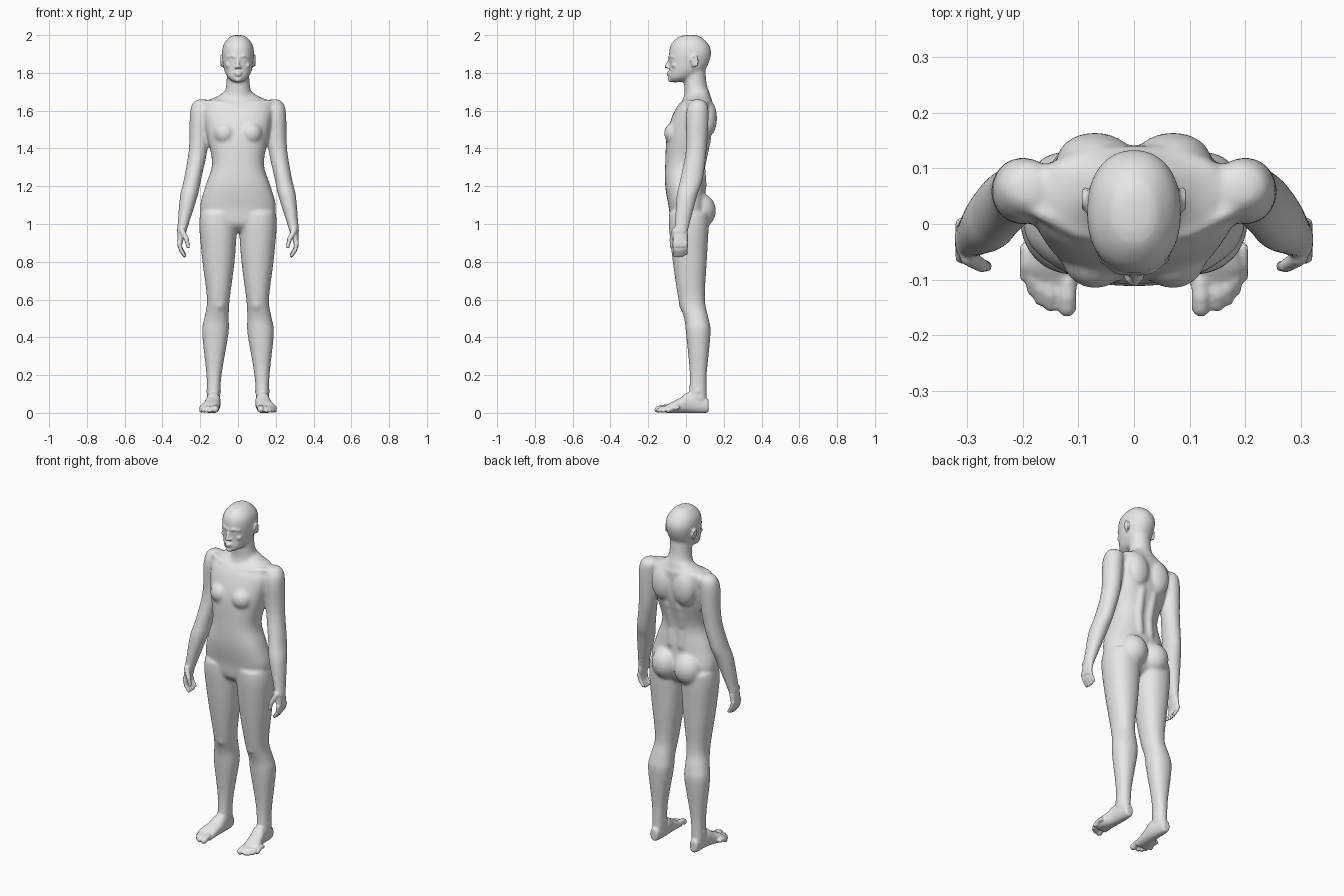
import bpy
import bmesh
from math import cos, sin, pi, copysign
from mathutils import Matrix, Vector

if "Cube" in bpy.data.objects:
    bpy.data.objects.remove(bpy.data.objects["Cube"], do_unlink=True)


def catmull(before, start, end, after, t):
    """Smooth curve value between start and end."""
    bend = 3 * (start - end) + after - before
    pull = 2 * before - 5 * start + 4 * end - after
    return start + t * (end - before + t * (pull + t * bend)) / 2


def rounded(value, power):
    """Superellipse rounding of a sine or cosine."""
    return copysign(abs(value) ** (2 / power), value)


def loft(bm, rings, power=2.2, along_y=False, sides=32, steps=4):
    """Closed skin over rings of (height, half width, front, back, centre x or none)."""
    rings = [(*ring, 0)[:5] for ring in rings]
    padded = [rings[0], *rings, rings[-1]]
    rows = []
    for group in zip(padded, padded[1:], padded[2:], padded[3:]):
        for step in range(steps):
            rows.append([catmull(*values, step / steps) for values in zip(*group)])
    rows.append(rings[-1])
    loops = []
    for height, half_width, front, back, centre in rows:
        loop = []
        for side in range(sides):
            angle = 2 * pi * side / sides
            x = centre + half_width * rounded(cos(angle), power)
            y = (front + back) / 2 + (back - front) / 2 * rounded(sin(angle), power)
            loop.append(bm.verts.new((x, height, y) if along_y else (x, y, height)))
        loops.append(loop)
    for lower, upper in zip(loops, loops[1:]):
        for side in range(sides):
            after = (side + 1) % sides
            bm.faces.new((lower[side], lower[after], upper[after], upper[side]))
    bm.faces.new(loops[0])
    bm.faces.new(loops[-1])


def ball(bm, centre, size):
    matrix = Matrix.Translation(centre) @ Matrix.Diagonal((*size, 1))
    bmesh.ops.create_uvsphere(bm, u_segments=16, v_segments=10, radius=1, matrix=matrix)


def tube(bm, points, start_radius, end_radius, steps=8):
    """Rounded, tapering rod swept through points."""
    points = [Vector(point) for point in points]
    total = steps * (len(points) - 1)
    for step in range(total + 1):
        index = min(step // steps, len(points) - 2)
        place = points[index].lerp(points[index + 1], step / steps - index)
        radius = start_radius + (end_radius - start_radius) * step / total
        ball(bm, place, [radius] * 3)


def mirror(bm):
    copy = bmesh.ops.duplicate(bm, geom=bm.verts[:] + bm.edges[:] + bm.faces[:])
    verts = [item for item in copy["geom"] if isinstance(item, bmesh.types.BMVert)]
    bmesh.ops.scale(bm, vec=(-1, 1, 1), verts=verts)


def fuse(bm, voxel, rounds):
    """Weld all overlapping volumes into one smooth skin."""
    bmesh.ops.recalc_face_normals(bm, faces=bm.faces[:])
    raw = bpy.data.meshes.new("raw")
    bm.to_mesh(raw)
    bm.free()
    temp = bpy.data.objects.new("temp", raw)
    bpy.context.collection.objects.link(temp)
    remesh = temp.modifiers.new("weld", 'REMESH')
    remesh.mode = 'VOXEL'
    remesh.voxel_size = voxel
    smooth = temp.modifiers.new("soften", 'SMOOTH')
    smooth.factor = 0.5
    smooth.iterations = rounds
    graph = bpy.context.evaluated_depsgraph_get()
    mesh = bpy.data.meshes.new_from_object(temp.evaluated_get(graph))
    bpy.data.objects.remove(temp)
    bpy.data.meshes.remove(raw)
    return mesh


# ---- Large forms: left side first, then mirrored ----
bm = bmesh.new()
# arm
loft(bm, [(1.66, .02, .04, .08, .19), (1.64, .05, .02, .11, .19), (1.58, .055, 0, .12, .2),
          (1.4, .05, 0, .11, .21), (1.24, .046, -.03, .09, .24), (1.15, .047, -.05, .06, .26),
          (1, .03, -.06, .02, .29), (.95, .025, -.07, .01, .3)], power=2)
# leg
loft(bm, [(1.06, .1, -.09, .12, .1), (.98, .1, -.09, .12, .105), (.8, .085, -.07, .11, .103),
          (.6, .06, -.04, .1, .104), (.5, .065, -.01, .12, .114), (.42, .07, 0, .13, .12),
          (.2, .04, .02, .11, .127), (.06, .035, .01, .11, .13)])
# kneecap, buttock, shoulder blade and breast
ball(bm, (.1, .01, .58), (.04, .05, .05))
ball(bm, (.073, .07, 1.07), (.085, .09, .095))
ball(bm, (.07, .115, 1.56), (.07, .05, .1))
ball(bm, (.07, -.06, 1.48), (.06, .057, .06))
# collarbone and back muscle
tube(bm, [(.02, -.03, 1.63), (.1, -.014, 1.64), (.17, .02, 1.645)], .012, .014)
tube(bm, [(.035, .09, 1.2), (.035, .08, 1.3), (.04, .11, 1.45)], .022, .025)
mirror(bm)
# torso
loft(bm, [(1.7, .07, .02, .12), (1.67, .12, 0, .13), (1.65, .165, -.02, .14),
          (1.6, .185, -.06, .14), (1.48, .167, -.1, .135), (1.32, .137, -.11, .095),
          (1.2, .173, -.11, .1), (1.08, .2, -.09, .11), (1, .14, -.08, .1),
          (.96, .05, -.04, .06)], power=2.4)
# neck
loft(bm, [(1.86, .06, -.01, .1), (1.74, .062, -.01, .11), (1.68, .077, -.01, .13),
          (1.63, .09, -.03, .13)], power=2)
# head
loft(bm, [(2, .02, 0, .05), (1.99, .045, -.04, .08), (1.95, .077, -.08, .12),
          (1.9, .085, -.09, .134), (1.83, .077, -.088, .11), (1.8, .068, -.09, .08),
          (1.77, .05, -.092, .03), (1.75, .02, -.08, -.04)])
base = fuse(bm, voxel=.008, rounds=8)

# ---- Fine forms ----
bm = bmesh.new()
# palm, fingers and thumb
loft(bm, [(1, .02, -.05, 0, .29), (.95, .02, -.066, .01, .3), (.88, .012, -.07, .01, .31)])
for finger in range(4):
    y = -.06 + .02 * finger
    tip = .83 + .003 * (finger - 1) ** 2
    tube(bm, [(.31, y, .9), (.303, y, tip + .03), (.283, y, tip)], .012, .009)
tube(bm, [(.297, -.06, .965), (.273, -.075, .92), (.264, -.076, .88)], .016, .01)
# foot, toes and ankle bones
loft(bm, [(.12, .015, .02, .05, .13), (.11, .026, 0, .08, .13), (.02, .038, 0, .11, .13),
          (-.03, .043, 0, .08, .138), (-.08, .05, 0, .055, .148), (-.11, .04, 0, .035, .14)],
     along_y=True)
for toe in range(5):
    x = .12 + .03 * toe ** .65
    tip = -.15 + .0035 * toe ** 2
    radius = .012 if toe else .017
    tube(bm, [(x, tip + .05, .028), (x, tip + .02, .026), (x, tip, radius)], radius, radius)
for x in (.1, .158):
    ball(bm, (x, .063, .115), (.01, .016, .018))
# ear with raised rim
ball(bm, (.083, .042, 1.86), (.01, .017, .03))
turns = [pi * step / 6 for step in range(-2, 7)]
rim = [(.09, .045 + .018 * cos(turn), 1.862 + .03 * sin(turn)) for turn in turns]
tube(bm, rim, .005, .005, steps=3)
# brow, eyelid, cheekbone and nostril
tube(bm, [(.01, -.086, 1.884), (.03, -.083, 1.89), (.052, -.064, 1.884)], .008, .009)
ball(bm, (.031, -.073, 1.868), (.015, .011, .008))
ball(bm, (.047, -.057, 1.84), (.019, .019, .016))
ball(bm, (.011, -.094, 1.83), (.008, .011, .008))
mirror(bm)
# nose, lips and chin
tube(bm, [(0, -.084, 1.88), (0, -.093, 1.855), (0, -.104, 1.833)], .007, .01)
ball(bm, (0, -.093, 1.801), (.022, .011, .006))
ball(bm, (0, -.092, 1.79), (.019, .011, .007))
ball(bm, (0, -.08, 1.765), (.019, .016, .015))
bm.from_mesh(base)
bpy.data.meshes.remove(base)
skin_mesh = fuse(bm, voxel=.0055, rounds=3)

# ---- Finished body in one flat colour ----
skin = bpy.data.materials.new("pale_grey")
skin.use_nodes = True
grey = (.8, .8, .8, 1)
skin.diffuse_color = grey
skin.node_tree.nodes["Principled BSDF"].inputs["Base Color"].default_value = grey
skin_mesh.materials.clear()
skin_mesh.materials.append(skin)
skin_mesh.shade_smooth()
body = bpy.data.objects.new("body", skin_mesh)
bpy.context.collection.objects.link(body)
